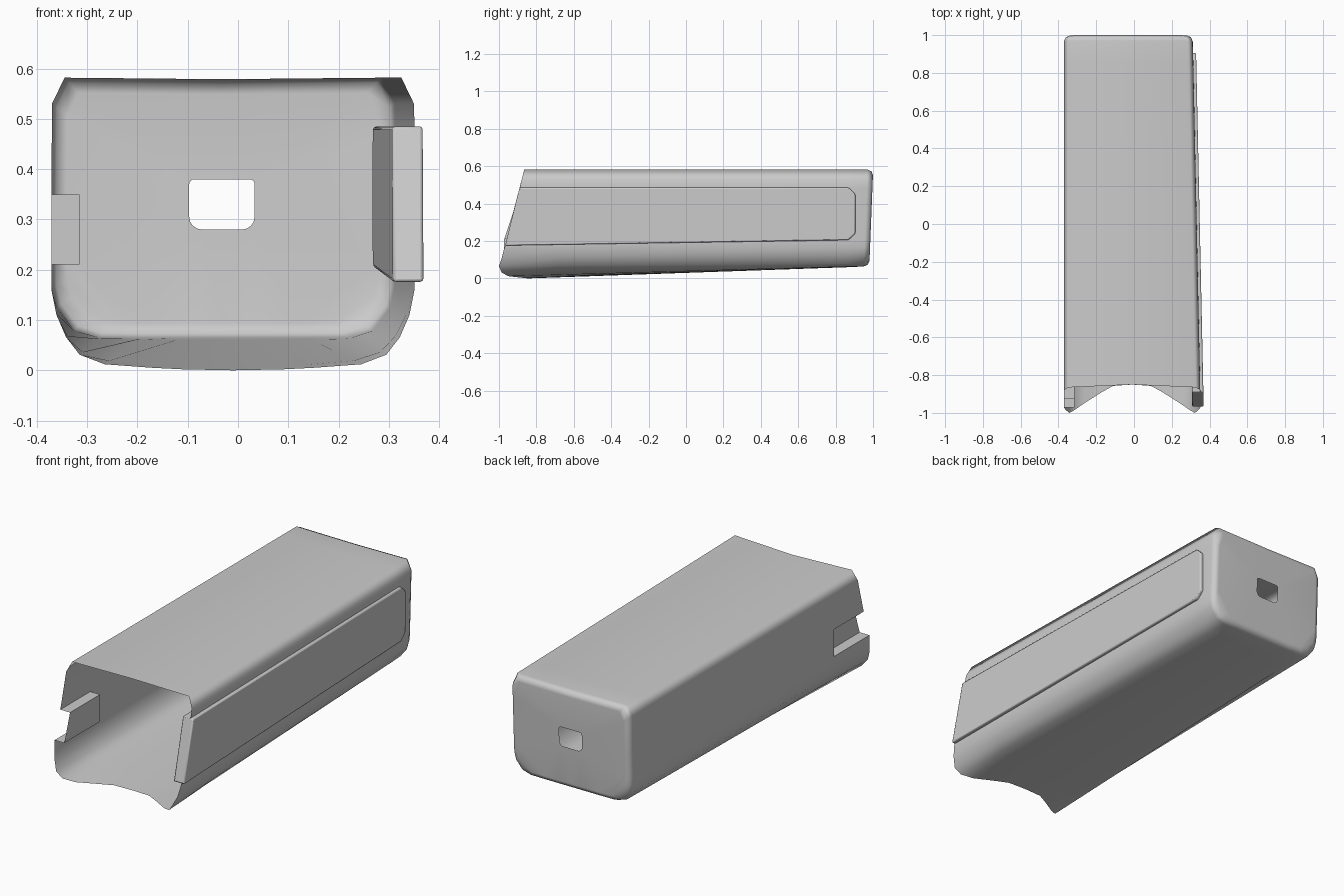
import bpy, bmesh, math

if "Cube" in bpy.data.objects:
    bpy.data.objects.remove(bpy.data.objects["Cube"])

# Half profile, top to bottom: mouth x, z, y, then back x, z
LEFT = [
    (-.345, .582, -.865, -.345, .582), (-.370, .530, -.878, -.370, .530),
    (-.371, .350, -.925, -.371, .350), (-.371, .210, -.972, -.371, .210),
    (-.371, .160, -.972, -.370, .165), (-.361, .110, -.985, -.360, .125),
    (-.342, .066, -1.00, -.325, .080), (-.315, .031, -.985, -.275, .065),
    (-.265, .012, -.950, -.200, .064), (-.170, .005, -.890, -.120, .064),
    (-.110, .002, -.857, -.080, .064)]
RIGHT = [(-.02 - x, z, y, -.06 - u, w) for x, z, y, u, w in LEFT]
RIGHT[2] = (.351, .483, -.890, .311, .483)
RIGHT[3] = (.351, .177, -.965, .311, .207)
PROFILE = (LEFT + [(-.01, 0, -.85, -.03, .064)] + RIGHT[::-1]
           + [(-.01, .578, -.85, -.03, .579)])
N = len(PROFILE)


def back_y(z):
    return .98 + (z - .065) * .04


def finish(name, bm, angle):
    me = bpy.data.meshes.new(name)
    bm.to_mesh(me)
    bm.free()
    ob = bpy.data.objects.new(name, me)
    bpy.context.collection.objects.link(ob)
    bpy.ops.object.select_all(action='DESELECT')
    ob.select_set(True)
    bpy.context.view_layer.objects.active = ob
    bpy.ops.object.shade_smooth_by_angle(angle=math.radians(angle))
    return ob


def wall_point(p, y):
    x, z, yf, xb, zb = p
    y = yf if y is None else y
    t = (y - yf) / (back_y(zb) - yf)
    return (x + (xb - x) * t, y, z + (zb - z) * t)


def back_point(p, inset, setback):
    x = -.03 + (p[3] + .03) * (1 - inset / .34)
    z = .32 + (p[4] - .32) * (1 - inset / .26)
    return (x, back_y(z) - setback, z)


# Shell: tapered sleeve lofted from the shaped mouth to the rounded back
bm = bmesh.new()
rings = [[bm.verts.new(wall_point(p, y)) for p in PROFILE] for y in (None, -.68, .86)]
for inset, setback in ((0, .03), (.009, .009), (.03, 0)):
    rings.append([bm.verts.new(back_point(p, inset, setback)) for p in PROFILE])
walls = {}
for i in range(len(rings) - 1):
    a, b = rings[i], rings[i + 1]
    for j in range(N):
        k = (j + 1) % N
        walls[i, j] = bm.faces.new((a[j], a[k], b[k], b[j]))


# Side recesses that are open at the mouth
def recess(j, last, dx):
    inner = []
    for r in rings[:last + 1]:
        inner.append([bm.verts.new((v.co.x + dx, v.co.y, v.co.z)) for v in (r[j], r[j + 1])])
    for i in range(last):
        bm.faces.remove(walls[i, j])
        r, s, m, n = rings[i], rings[i + 1], inner[i], inner[i + 1]
        bm.faces.new((m[0], m[1], n[1], n[0]))
        bm.faces.new((r[j], m[0], n[0], s[j]))
        bm.faces.new((r[j + 1], s[j + 1], n[1], m[1]))
    e, m = rings[last], inner[last]
    bm.faces.new((e[j], m[0], m[1], e[j + 1]))


recess(2, 1, .056)
recess(N - 5, 2, -.042)

# Back plate with a rounded rectangular opening
hole = []
for cx, cz, r, start in ((.023, .37, .010, 0), (-.087, .37, .010, 90),
                         (-.072, .305, .025, 180), (.008, .305, .025, 270)):
    for s in range(5):
        a = math.radians(start + s * 22.5)
        z = cz + r * math.sin(a)
        hole.append(bm.verts.new((cx + r * math.cos(a), back_y(z), z)))
edges = [bm.edges.new((v, hole[(i + 1) % len(hole)])) for i, v in enumerate(hole)]
edges += [bm.edges.get((rings[-1][j], rings[-1][(j + 1) % N])) for j in range(N)]
bmesh.ops.triangle_fill(bm, edges=edges, use_beauty=True)
bmesh.ops.recalc_face_normals(bm, faces=bm.faces[:])
bm.normal_update()
if walls[1, N - 1].normal.z < 0:
    bmesh.ops.reverse_faces(bm, faces=bm.faces[:])
shell = finish("sleeve_shell", bm, 70)
shell.modifiers.new("even_shading", 'WEIGHTED_NORMAL').keep_sharp = True

# Side rail: long tapering bar with a clipped rear end, seated in the right recess
bm = bmesh.new()
outline = [(-.967, .176), (.868, .205), (.905, .240), (.905, .452), (.872, .485), (-.890, .485)]
sides = []
for thick in (-.001, .060):
    sides.append([bm.verts.new((.309 - .0215 * (y + .967) + thick, y, z)) for y, z in outline])
bm.faces.new(sides[0])
bm.faces.new(sides[1][::-1])
for i in range(6):
    k = (i + 1) % 6
    bm.faces.new((sides[0][i], sides[1][i], sides[1][k], sides[0][k]))
bmesh.ops.recalc_face_normals(bm, faces=bm.faces[:])
rail = finish("side_rail", bm, 30)
bevel = rail.modifiers.new("soft_edges", 'BEVEL')
bevel.width, bevel.segments = .006, 2
